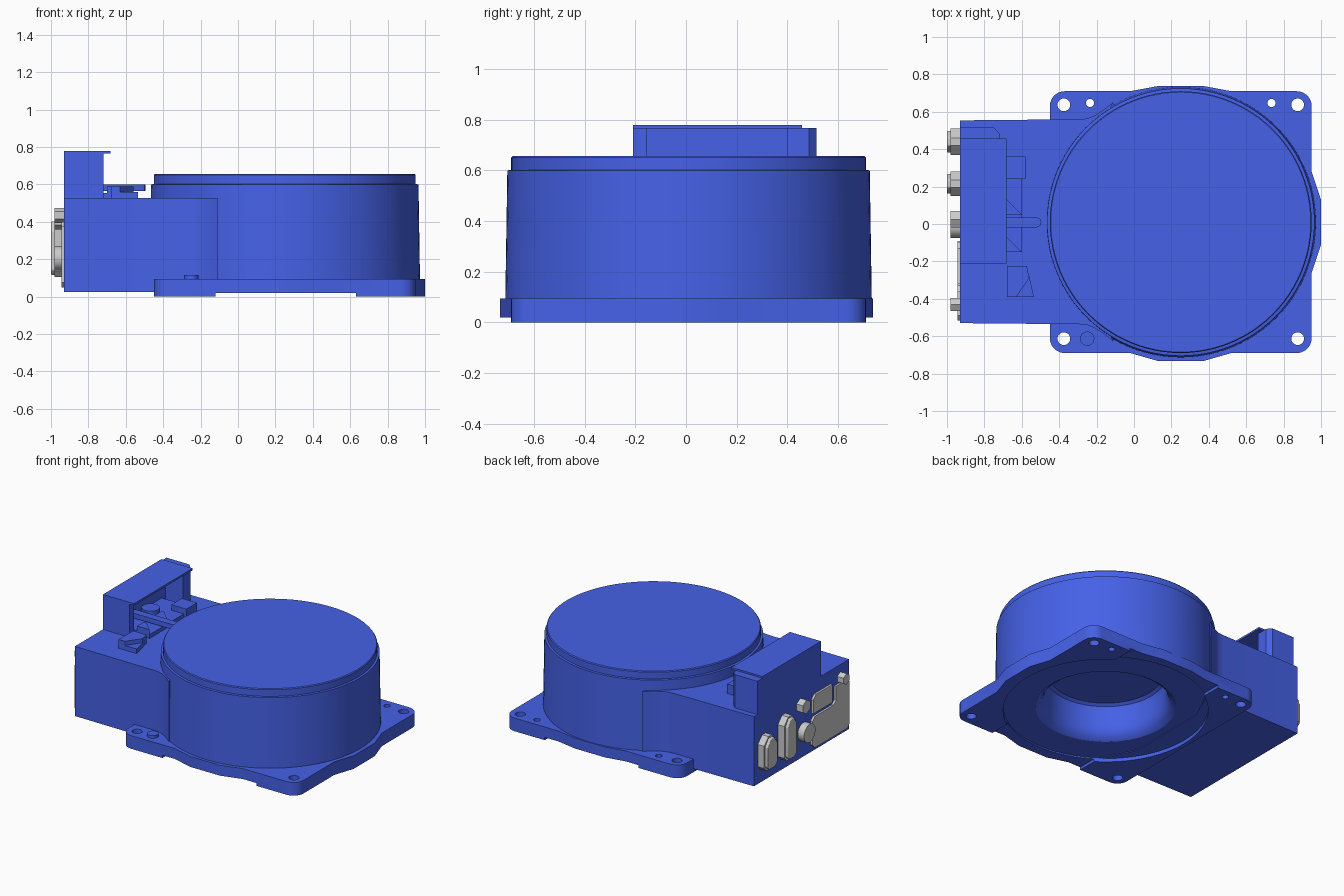
import bpy, bmesh, math
from mathutils import Matrix

if "Cube" in bpy.data.objects:
    bpy.data.objects.remove(bpy.data.objects["Cube"])

blue = bpy.data.materials.new("blue_paint")
blue.diffuse_color = (0.06, 0.12, 0.80, 1)
blue.use_nodes = True
blue.node_tree.nodes["Principled BSDF"].inputs["Base Color"].default_value = blue.diffuse_color


def finish(name, bm, mat):
    bmesh.ops.recalc_face_normals(bm, faces=bm.faces)
    me = bpy.data.meshes.new(name)
    bm.to_mesh(me)
    bm.free()
    ob = bpy.data.objects.new(name, me)
    bpy.context.collection.objects.link(ob)
    if mat:
        me.materials.append(mat)
    return ob


def prism(name, pts, a, b, axis='z', mat=blue, bevel=0):
    """Extrude an outline from a to b: (x, y) along z, or (y, z) along x."""
    bm = bmesh.new()
    vs = [bm.verts.new((p, q, a) if axis == 'z' else (a, p, q)) for p, q in pts]
    f = bm.faces.new(vs)
    r = bmesh.ops.extrude_face_region(bm, geom=[f])
    d = (0, 0, b - a) if axis == 'z' else (b - a, 0, 0)
    bmesh.ops.translate(bm, vec=d, verts=[v for v in r['geom'] if isinstance(v, bmesh.types.BMVert)])
    ob = finish(name, bm, mat)
    if bevel:
        m = ob.modifiers.new("bevel", 'BEVEL')
        m.width, m.segments = bevel, 2
    return ob


def rect(x0, x1, y0, y1):
    return [(x0, y0), (x1, y0), (x1, y1), (x0, y1)]


def circle(cx, cy, r, n=32, start=0, sweep=2 * math.pi):
    steps = n if sweep > 6 else n - 1
    return [(cx + r * math.cos(start + sweep * i / steps),
             cy + r * math.sin(start + sweep * i / steps)) for i in range(n)]


def lathe(name, profile, cx, cy, n=96):
    bm = bmesh.new()
    vs = [bm.verts.new((r, 0, z)) for r, z in profile]
    es = [bm.edges.new(e) for e in zip(vs, vs[1:])]
    bmesh.ops.spin(bm, geom=vs + es, cent=(0, 0, 0), axis=(0, 0, 1),
                   angle=2 * math.pi, steps=n, use_merge=True)
    bmesh.ops.remove_doubles(bm, verts=bm.verts, dist=1e-5)
    bmesh.ops.transform(bm, matrix=Matrix.Translation((cx, cy, 0)), verts=bm.verts)
    return finish(name, bm, blue)


def cut(ob, cutter):
    m = ob.modifiers.new("cut", 'BOOLEAN')
    m.operation, m.object, m.solver = 'DIFFERENCE', cutter, 'EXACT'
    bpy.context.view_layer.objects.active = ob
    bpy.ops.object.modifier_apply(modifier=m.name)
    bpy.data.objects.remove(cutter)


CX, CY = 0.25, 0.01

# Drum with stepped lid and a hollow underside
lathe("drum", [(0, 0.27), (0.37, 0.27), (0.39, 0.255), (0.40, 0.22), (0.40, 0.13),
               (0.41, 0.085), (0.43, 0.05), (0.46, 0.03), (0.724, 0.03), (0.715, 0.60),
               (0.70, 0.602), (0.70, 0.65), (0.695, 0.656), (0, 0.656)], CX, CY)

# Base plate: rounded square with bulges on three sides
h = math.pi / 2
outline = circle(0.87, 0.63, 0.08, 8, 0, h)
outline += [(0.52, 0.71), (0.37, 0.738), (0.13, 0.738), (-0.02, 0.71)]
outline += circle(-0.37, 0.63, 0.08, 8, h, h) + circle(-0.37, -0.61, 0.08, 8, 2 * h, h)
outline += [(-0.02, -0.69), (0.13, -0.733), (0.37, -0.733), (0.52, -0.69)]
outline += circle(0.87, -0.61, 0.08, 8, 3 * h, h)
outline += [(0.95, -0.26), (1.0, -0.11), (1.0, 0.13), (0.95, 0.28)]
plate = prism("base_plate", outline, 0, 0.095)
cut(plate, prism("recess_cutter", circle(CX, CY, 0.67, 96), -0.1, 0.2))
cut(plate, prism("strip_cutter", rect(-0.12, 0.63, -1, 1), -0.1, 0.02))
holes = [(x, y, 0.034) for x in (-0.375, 0.875) for y in (-0.613, 0.637)]
holes += [(-0.235, 0.647, 0.022), (0.735, 0.647, 0.022)]
for x, y, r in holes:
    cut(plate, prism("hole_cutter", circle(x, y, r, 24), -0.1, 0.2))
prism("locating_boss", circle(-0.25, -0.613, 0.038, 32), 0.08, 0.115)

# Connector housing, flared where it meets the drum
flare = [(-0.29, 0.548), (-0.25, 0.552), (-0.21, 0.568), (-0.16, 0.60), (-0.11, 0.64)]
half = [(-0.93, 0.542)] + flare + [(-0.27, 0.3)]
prism("housing", [(x, y + 0.012) for x, y in half] +
      [(x, 0.012 - y) for x, y in reversed(half)], 0.025, 0.527)

# Hood on top of the housing, open towards the drum
prism("hood_walls", [(-0.93, -0.21), (-0.72, -0.21), (-0.72, -0.155), (-0.86, -0.155),
                     (-0.86, 0.40), (-0.72, 0.40), (-0.72, 0.485), (-0.75, 0.515),
                     (-0.93, 0.515)], 0.52, 0.767)
prism("hood_top", rect(-0.93, -0.682, -0.21, 0.457), 0.765, 0.779)

# Latch tray inside and in front of the hood
prism("tray", [(-0.87, -0.15), (-0.60, -0.15), (-0.60, 0.24), (-0.58, 0.24),
               (-0.58, 0.36), (-0.87, 0.36)], 0.52, 0.555)
prism("tray_end_block", rect(-0.70, -0.58, 0.24, 0.36), 0.52, 0.595)
prism("tray_wedge_left", [(-0.70, 0.05), (-0.60, 0.05), (-0.68, 0.13), (-0.70, 0.13)], 0.54, 0.59)
prism("tray_wedge_right", [(-0.70, -0.15), (-0.60, -0.15), (-0.68, -0.07), (-0.70, -0.07)], 0.54, 0.59)
prism("socket_disc", circle(-0.78, 0.12, 0.06, 24), 0.54, 0.60)
prism("latch_arm", [(-0.85, -0.018), (-0.52, -0.018), (-0.50, -0.008), (-0.495, 0.01),
                    (-0.50, 0.026), (-0.52, 0.036), (-0.85, 0.036)], 0.565, 0.60)
prism("side_clip", [(-0.68, -0.39), (-0.63, -0.39), (-0.56, -0.29), (-0.573, -0.225),
                    (-0.68, -0.225)], 0.52, 0.59)
prism("side_clip_step", [(-0.65, -0.39), (-0.535, -0.39), (-0.56, -0.28), (-0.65, -0.28)], 0.52, 0.56)

# Grey connectors on the left end
def house(y0, y1, z0, z1, c):
    mid = (y0 + y1) / 2
    return [(y0 + c, z0), (y1 - c, z0), (y1, z0 + c), (y1, z1 - 0.05), (mid + 0.02, z1),
            (mid - 0.02, z1), (y0, z1 - 0.05), (y0, z0 + c)]

for name, (y0, y1, z0, z1) in {"power_connector": (0.37, 0.51, 0.12, 0.36),
                               "signal_connector": (0.15, 0.28, 0.105, 0.415)}.items():
    prism(name + "_flange", house(y0, y1, z0, z1, 0.03), -0.98, -0.92, 'x', None)
    prism(name + "_face", house(y0 + 0.012, y1 - 0.012, z0 + 0.012, z1 - 0.012, 0.025),
          -1.0, -0.97, 'x', None, 0.006)
prism("round_connector", circle(-0.01, 0.205, 0.065), -0.98, -0.92, 'x', None)
prism("hex_fitting_large", circle(0.025, 0.408, 0.05, 6, h), -0.98, -0.92, 'x', None)
prism("hex_fitting_small", circle(-0.43, 0.435, 0.04, 6, h), -0.98, -0.92, 'x', None)
prism("small_cover", [(-0.32, 0.30), (-0.10, 0.30), (-0.10, 0.40), (-0.13, 0.43),
                      (-0.32, 0.43)], -0.945, -0.92, 'x', None)
prism("large_cover", [(-0.49, 0.05), (-0.12, 0.05), (-0.09, 0.08), (-0.09, 0.25),
                      (-0.12, 0.275), (-0.33, 0.275), (-0.36, 0.30), (-0.36, 0.40),
                      (-0.49, 0.40), (-0.515, 0.375), (-0.515, 0.075)], -0.945, -0.92, 'x', None)

# Smooth curved faces, keep edges sharp
bpy.ops.object.select_all(action='SELECT')
bpy.context.view_layer.objects.active = plate
bpy.ops.object.shade_smooth_by_angle(angle=math.radians(30))
